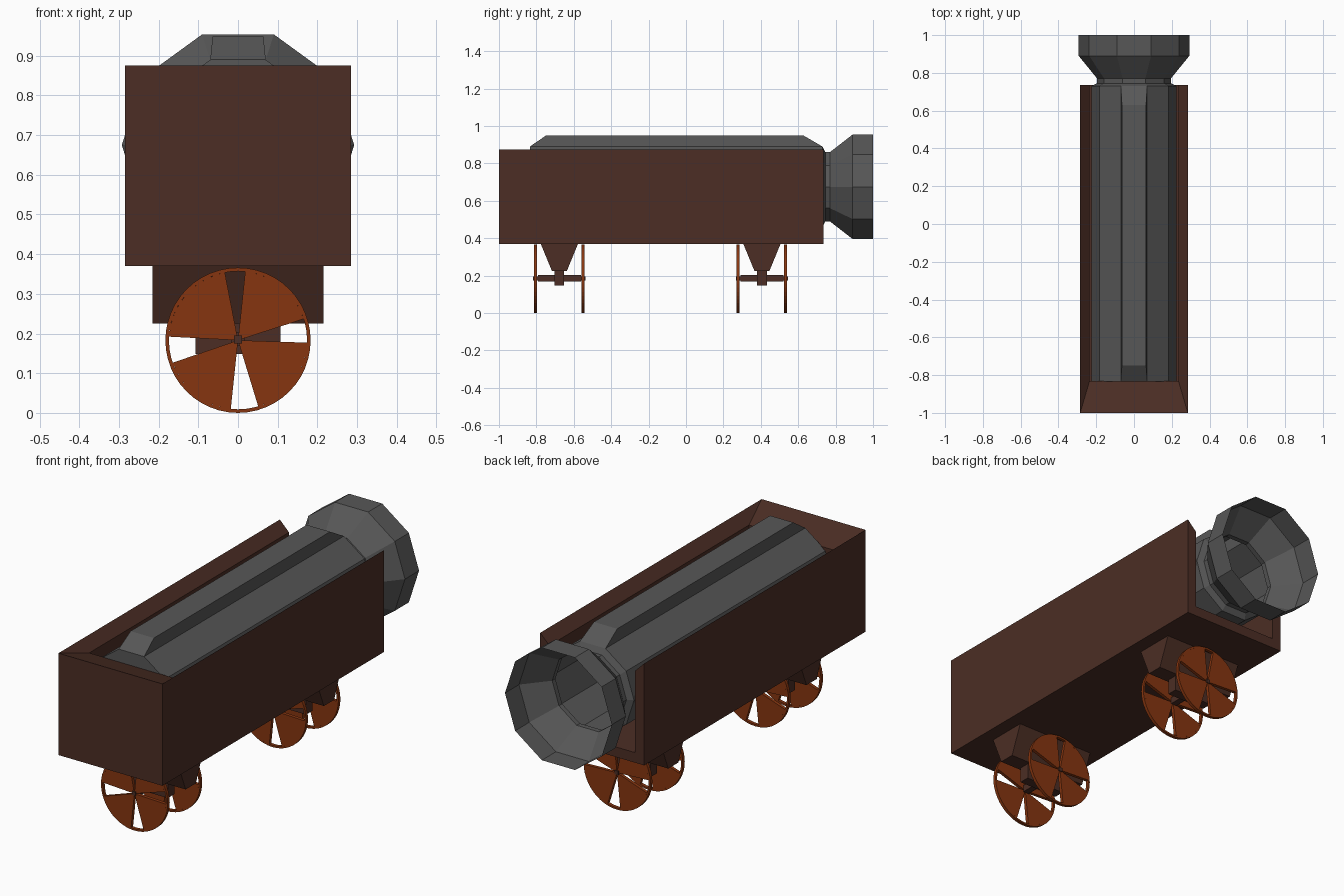
import bpy
import bmesh
from math import sin, cos, radians
from mathutils import Vector

cube = bpy.data.objects.get("Cube")
if cube:
    bpy.data.objects.remove(cube, do_unlink=True)


def material(name, rgb):
    mat = bpy.data.materials.new(name)
    mat.use_nodes = True
    mat.diffuse_color = (*rgb, 1)
    mat.node_tree.nodes["Principled BSDF"].inputs["Base Color"].default_value = (*rgb, 1)
    return mat


BROWN = material("dark brown wood", (0.072, 0.027, 0.018))
ORANGE = material("rusty orange", (0.24, 0.036, 0.005))
GREY = material("dark grey metal", (0.095, 0.095, 0.095))


def finish(name, bm, mat, fix_normals=True):
    if fix_normals:
        bmesh.ops.recalc_face_normals(bm, faces=bm.faces)
    mesh = bpy.data.meshes.new(name)
    bm.to_mesh(mesh)
    bm.free()
    mesh.materials.append(mat)
    obj = bpy.data.objects.new(name, mesh)
    bpy.context.collection.objects.link(obj)
    return obj


def prism(bm, points, y0, y1):
    """Extrude an (x, z) outline along y."""
    a = [bm.verts.new((x, y0, z)) for x, z in points]
    b = [bm.verts.new((x, y1, z)) for x, z in points]
    bm.faces.new(a)
    bm.faces.new(b[::-1])
    n = len(points)
    for i in range(n):
        j = (i + 1) % n
        bm.faces.new((a[j], a[i], b[i], b[j]))


def polar(r, degrees):
    return r * cos(radians(degrees)), r * sin(radians(degrees))


# Trough: open on top and at the back, rim chamfered inward
def trough():
    bm = bmesh.new()
    half = [(0.285, 0.37), (0.285, 0.875), (0.235, 0.825), (0.235, 0.42)]
    outline = [(-x, z) for x, z in half] + half[::-1]
    inner = range(2, 6)
    front = [bm.verts.new((x, -0.83 if i in inner else -1, z))
             for i, (x, z) in enumerate(outline)]
    back = [bm.verts.new((x, 0.735, z)) for x, z in outline]
    for i in range(8):
        j = (i + 1) % 8
        bm.faces.new((front[i], front[j], back[j], back[i]))
    bm.faces.new(back)
    for quad in ((0, 1, 6, 7), (1, 2, 5, 6), (2, 3, 4, 5)):
        bm.faces.new([front[i] for i in quad])
    finish("trough", bm, BROWN)


# Barrel: ten-sided open shell with flared mouth and a raised top ridge
def barrel():
    bm = bmesh.new()
    sides, axis_z = 10, 0.675
    profile = [(-0.835, 0.226), (0.73, 0.226), (0.745, 0.195),
               (0.77, 0.195), (0.89, 0.293), (1.0, 0.293)]
    rings = []
    for y, r in profile:
        ring = []
        for k in range(sides):
            x, z = polar(r, 360 * k / sides)
            ring.append(bm.verts.new((x, y, axis_z + z)))
        rings.append(ring)
    bm.faces.new(rings[0])
    for s, (a, b) in enumerate(zip(rings, rings[1:])):
        for k in range(sides):
            j = (k + 1) % sides
            base = (a[k], a[j], b[j], b[k])
            if s == 0 and k == 2:
                # Ridge in place of the top face
                top = [bm.verts.new((x, y, 0.948)) for x, y in
                       ((0.064, -0.75), (-0.064, -0.75), (-0.064, 0.63), (0.064, 0.63))]
                for i in range(4):
                    n = (i + 1) % 4
                    bm.faces.new((base[i], base[n], top[n], top[i]))
                bm.faces.new(top)
            else:
                bm.faces.new(base)
    bmesh.ops.recalc_face_normals(bm, faces=bm.faces)
    # Normals must point away from the axis
    bm.normal_update()
    mouth = max(bm.faces, key=lambda f: f.calc_center_median().y)
    out = mouth.calc_center_median() - Vector((0, 0.945, axis_z))
    if mouth.normal.dot(out) < 0:
        bmesh.ops.reverse_faces(bm, faces=bm.faces)
    finish("barrel", bm, GREY, False)


# Wheel: thin rim and four wedge blades
WHEEL_R, RIM_R, SEGMENTS = 0.183, 0.174, 48
GAPS = [(-2, 18), (84, 101), (177, 199), (264, 287)]


def wheel(name, y):
    bm = bmesh.new()
    y0, y1 = y - 0.008, y + 0.008
    loops = []
    for r, yy in ((WHEEL_R, y0), (WHEEL_R, y1), (RIM_R, y1), (RIM_R, y0)):
        loop = []
        for k in range(SEGMENTS):
            x, z = polar(r, 360 * k / SEGMENTS)
            loop.append(bm.verts.new((x, yy, z + WHEEL_R)))
        loops.append(loop)
    for i in range(4):
        a, b = loops[i], loops[(i + 1) % 4]
        for k in range(SEGMENTS):
            j = (k + 1) % SEGMENTS
            bm.faces.new((a[k], a[j], b[j], b[k]))
    for i, gap in enumerate(GAPS):
        start = gap[1]
        end = GAPS[(i + 1) % 4][0] + (360 if i == 3 else 0)
        arc = [polar(RIM_R, start + (end - start) * t / 10) for t in range(11)]
        prism(bm, [(x, z + WHEEL_R) for x, z in [(0, 0)] + arc], y0, y1)
    finish(name, bm, ORANGE)


def block(name, y, half_x, z_low, z_high, half_y_low, half_y_high):
    """Box tapering along y from its top to its bottom."""
    bm = bmesh.new()
    bmesh.ops.create_cube(bm, size=2)
    for v in bm.verts:
        high = v.co.z > 0
        v.co = (v.co.x * half_x,
                y + v.co.y * (half_y_high if high else half_y_low),
                z_high if high else z_low)
    finish(name, bm, BROWN)


# Undercarriage: bracket, axle block, axle and two wheels, front and back
def truck(place, y):
    block(place + "_bracket", y, 0.215, 0.225, 0.371, 0.04, 0.1)
    block(place + "_axle_block", y, 0.107, 0.148, 0.226, 0.026, 0.026)
    block(place + "_axle", y, 0.016, 0.169, 0.203, 0.115, 0.115)
    block(place + "_axle_pin", y, 0.01, 0.175, 0.195, 0.14, 0.14)
    for end, side in (("front", -1), ("back", 1)):
        wheel(place + "_truck_" + end + "_wheel", y + side * 0.127)


trough()
barrel()
truck("front", -0.677)
truck("back", 0.406)
